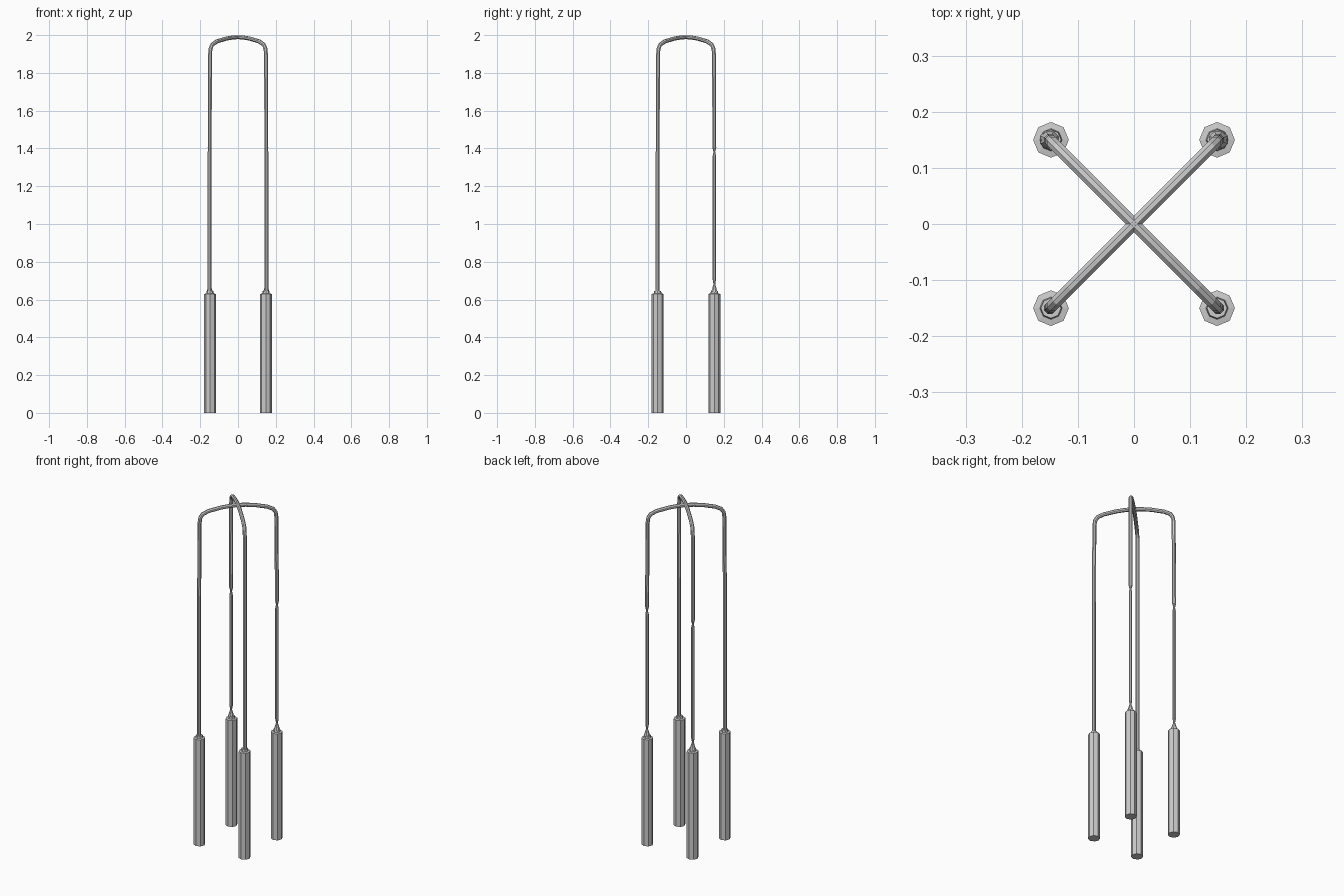
import bpy, bmesh, math
from mathutils import Vector

if "Cube" in bpy.data.objects:
    bpy.data.objects.remove(bpy.data.objects["Cube"])

SIDES = 8
LEG = 0.15            # leg offset on x and y


def tube(name, path, radii, side, phase=0.0):
    """Sweep an octagon along a planar path; side is the plane's normal."""
    bm = bmesh.new()
    rings = []
    for i, p in enumerate(path):
        a, b = path[max(i - 1, 0)], path[min(i + 1, len(path) - 1)]
        t1 = (p - a).normalized() if i else (b - p).normalized()
        t2 = (b - p).normalized() if i < len(path) - 1 else t1
        normal = side.cross((t1 + t2).normalized())
        ring = []
        for k in range(SIDES):
            ang = phase + 2 * math.pi * k / SIDES
            ring.append(bm.verts.new(p + radii[i] * (math.cos(ang) * side + math.sin(ang) * normal)))
        rings.append(ring)
    for r0, r1 in zip(rings, rings[1:]):
        for k in range(SIDES):
            n = (k + 1) % SIDES
            bm.faces.new((r0[k], r0[n], r1[n], r1[k]))
    bm.faces.new(rings[0][::-1])
    bm.faces.new(rings[-1])
    bmesh.ops.recalc_face_normals(bm, faces=bm.faces)
    mesh = bpy.data.meshes.new(name)
    bm.to_mesh(mesh)
    bm.free()
    ob = bpy.data.objects.new(name, mesh)
    bpy.context.collection.objects.link(ob)
    return ob


# Half arch, from the leg shoulder to the crown: (offset, height)
arch = [(0.148, 1.90), (0.145, 1.93), (0.136, 1.95), (0.113, 1.966),
        (0.065, 1.981), (0.03, 1.987)]
R = 0.011
# Plain front rod and pinched back rod: (height, radius)
front = [(0.63, R), (1.38, R)]
back = [(0.64, 0.018), (0.682, 0.005), (0.705, 0.0095), (1.36, 0.0095),
        (1.382, 0.005), (1.405, R)]

# Two crossing hoops, each running from a front leg to a back leg
for sx, label in ((1, "right"), (-1, "left")):
    prof = [(-LEG, z, r) for z, r in front]
    prof += [(-d, z, R) for d, z in arch]
    prof += [(0, 1.989, R)]
    prof += [(d, z, R) for d, z in reversed(arch)]
    prof += [(LEG, z, r) for z, r in reversed(back)]
    path = [Vector((-sx * d, d, z)) for d, z, r in prof]
    side = Vector((1, sx, 0)).normalized()
    tube(f"hoop_{label}", path, [r for d, z, r in prof], side, math.pi / 8)

# Weighted octagonal grips with a small stepped collar
for sx in (1, -1):
    for sy in (1, -1):
        grip = [(0, 0.0318), (0.63, 0.0318), (0.632, 0.02), (0.645, 0.018)]
        tube(f"grip_{'right' if sx > 0 else 'left'}_{'back' if sy > 0 else 'front'}",
             [Vector((sx * 0.148, sy * LEG, z)) for z, r in grip],
             [r for z, r in grip], Vector((1, 0, 0)))
